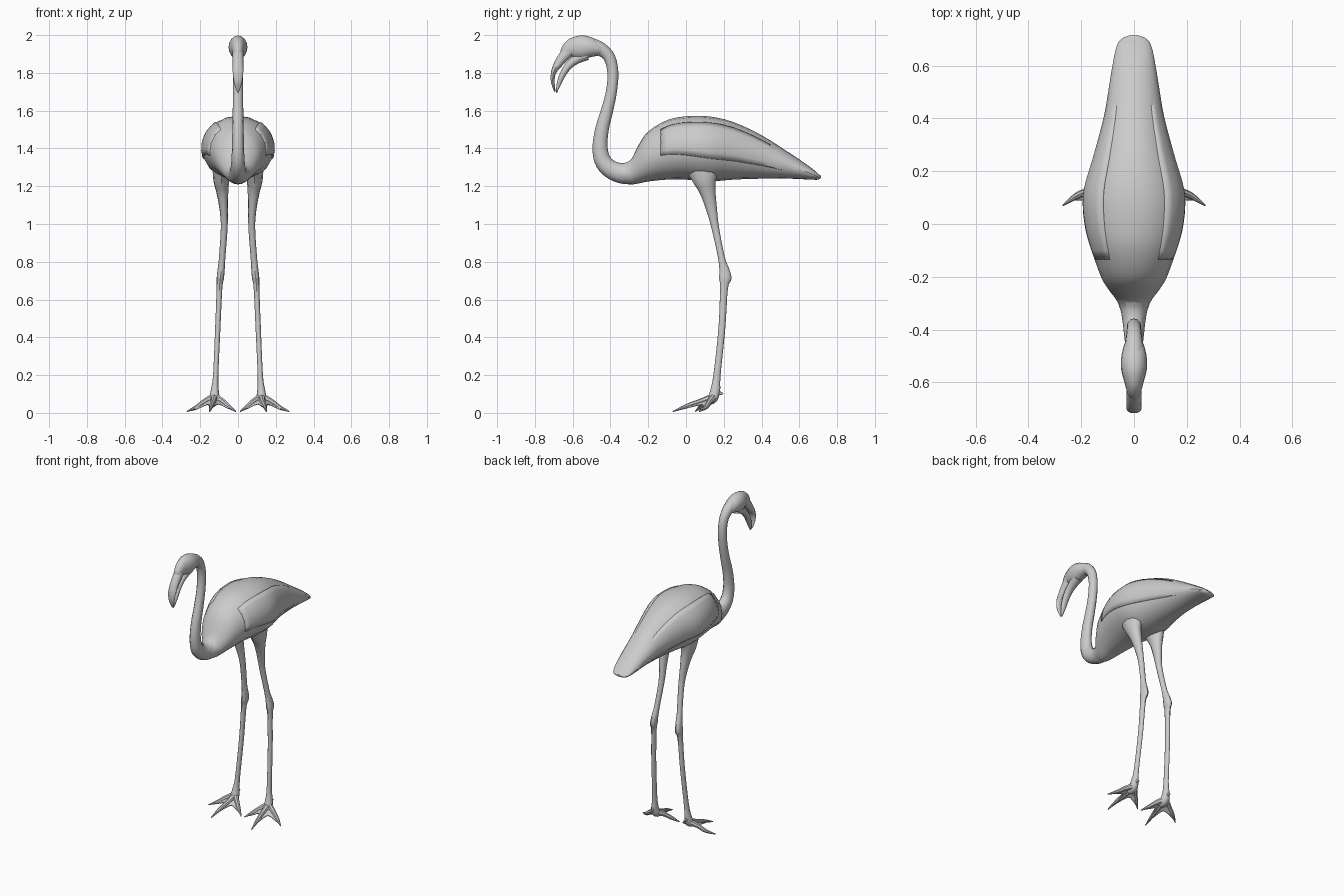
import bpy, bmesh, math
from mathutils import Vector

if "Cube" in bpy.data.objects:
    bpy.data.objects.remove(bpy.data.objects["Cube"])

grey = bpy.data.materials.new("plain grey")
grey.use_nodes = True
colour = (0.6, 0.6, 0.6, 1)
grey.diffuse_color = colour
grey.node_tree.nodes["Principled BSDF"].inputs["Base Color"].default_value = colour


def curve_rows(keys, steps=4):
    """Smoothly interpolate a list of key tuples."""
    rows = []
    for i in range(len(keys) - 1):
        p = [Vector(keys[min(max(i + k, 0), len(keys) - 1)]) for k in (-1, 0, 1, 2)]
        for s in range(steps):
            t = s / steps
            a, b = (p[2] - p[0]) / 2, (p[3] - p[1]) / 2
            d = p[2] - p[1]
            rows.append(p[1] + a * t + (3 * d - 2 * a - b) * t**2 + (a + b - 2 * d) * t**3)
    rows.append(Vector(keys[-1]))
    return rows


def finish(name, bm, angle=40):
    bmesh.ops.recalc_face_normals(bm, faces=bm.faces)
    mesh = bpy.data.meshes.new(name)
    bm.to_mesh(mesh)
    bm.free()
    mesh.materials.append(grey)
    obj = bpy.data.objects.new(name, mesh)
    bpy.context.collection.objects.link(obj)
    bpy.ops.object.select_all(action='DESELECT')
    obj.select_set(True)
    bpy.context.view_layer.objects.active = obj
    bpy.ops.object.shade_smooth_by_angle(angle=math.radians(angle))
    return obj


def skin(bm, rings, closed=True):
    """Bridge consecutive rows of points with quads."""
    verts = [[bm.verts.new(p) for p in ring] for ring in rings]
    n = len(verts[0])
    for a, b in zip(verts, verts[1:]):
        for i in range(n if closed else n - 1):
            j = (i + 1) % n
            bm.faces.new((a[i], a[j], b[j], b[i]))
    if closed:
        bm.faces.new(verts[0])
        bm.faces.new(verts[-1])


def tube(name, keys, sides=12, steps=4):
    """Loft ellipses along a path; keys are x, y, z, sideways radius, other radius."""
    rows = curve_rows(keys, steps)
    pts = [Vector(r[:3]) for r in rows]
    rings = []
    for i, r in enumerate(rows):
        tangent = (pts[min(i + 1, len(pts) - 1)] - pts[max(i - 1, 0)]).normalized()
        side = Vector((1, 0, 0))
        if abs(tangent.x) > 0.4:
            side = tangent.cross(Vector((0, 0, 1)))
        side = (side - tangent * side.dot(tangent)).normalized()
        up = tangent.cross(side)
        turn = [math.tau * k / sides for k in range(sides)]
        rings.append([pts[i] + side * r[3] * math.cos(a) + up * r[4] * math.sin(a) for a in turn])
    bm = bmesh.new()
    skin(bm, rings)
    return finish(name, bm)


def central(keys):
    return [(0, *k) for k in keys]


# Body: y, bottom, top, half width
body_rows = curve_rows([
    (-0.37, 1.23, 1.31, 0.04), (-0.3, 1.21, 1.33, 0.06), (-0.25, 1.215, 1.42, 0.095),
    (-0.2, 1.225, 1.49, 0.125), (-0.1, 1.235, 1.55, 0.16), (0, 1.235, 1.57, 0.183),
    (0.12, 1.225, 1.57, 0.187), (0.25, 1.235, 1.54, 0.152), (0.4, 1.24, 1.47, 0.115),
    (0.55, 1.24, 1.375, 0.09), (0.66, 1.235, 1.3, 0.07), (0.7, 1.235, 1.265, 0.05),
    (0.715, 1.245, 1.255, 0.015)], 3)


def section(row, angles, grow=0):
    y, low, high, wide = row
    mid, tall = (low + high) / 2, (high - low) / 2
    return [Vector(((wide + grow) * math.cos(a), y, mid + (tall + grow) * math.sin(a)))
            for a in angles]


bm = bmesh.new()
skin(bm, [section(r, [math.tau * k / 20 for k in range(20)]) for r in body_rows])
finish("body", bm, 30)

# Folded wings: thin shells that lift from the body towards the tail
for name, flip in (("left_wing", 1), ("right_wing", -1)):
    rows = [r for r in body_rows if -0.15 < r[0] < 0.66]
    rings = []
    for i, r in enumerate(rows):
        t = i / (len(rows) - 1)
        low, high = math.radians(-8 - 22 * t), math.radians(52)
        angles = [low + (high - low) * k / 6 for k in range(7)]
        lift = 0.007 * math.sin(math.pi * min(1, t * 1.2 + 0.05)) - 0.001
        rings.append([Vector((p.x * flip, p.y, p.z)) for p in section(r, angles, lift)])
    bm = bmesh.new()
    skin(bm, rings, closed=False)
    wing = finish(name, bm, 30)
    shell = wing.modifiers.new("thickness", 'SOLIDIFY')
    shell.thickness = 0.012

# Neck and head
tube("neck", central([
    (-0.24, 1.29, 0.06, 0.07), (-0.31, 1.268, 0.052, 0.058), (-0.38, 1.28, 0.042, 0.05),
    (-0.435, 1.325, 0.036, 0.045), (-0.455, 1.4, 0.032, 0.04), (-0.445, 1.5, 0.03, 0.036),
    (-0.418, 1.6, 0.028, 0.032), (-0.395, 1.7, 0.027, 0.029), (-0.387, 1.8, 0.027, 0.029),
    (-0.405, 1.88, 0.028, 0.031), (-0.45, 1.925, 0.034, 0.036), (-0.5, 1.94, 0.042, 0.045)]))
tube("head", central([
    (-0.42, 1.91, 0.02, 0.02), (-0.46, 1.925, 0.038, 0.036), (-0.51, 1.935, 0.049, 0.055),
    (-0.555, 1.935, 0.048, 0.063), (-0.6, 1.93, 0.036, 0.054), (-0.63, 1.915, 0.028, 0.036),
    (-0.65, 1.885, 0.02, 0.02)]), 16)

# Bent bill with a gap between its halves
tube("upper_bill", central([
    (-0.59, 1.94, 0.03, 0.035), (-0.635, 1.9, 0.029, 0.03), (-0.675, 1.85, 0.028, 0.023),
    (-0.7, 1.805, 0.028, 0.014), (-0.706, 1.76, 0.023, 0.01), (-0.7, 1.725, 0.015, 0.007),
    (-0.694, 1.7, 0.005, 0.003)]))
tube("lower_bill", central([
    (-0.53, 1.9, 0.034, 0.035), (-0.575, 1.875, 0.028, 0.026), (-0.615, 1.845, 0.025, 0.021),
    (-0.648, 1.8, 0.022, 0.017), (-0.67, 1.75, 0.017, 0.013), (-0.682, 1.71, 0.008, 0.006),
    (-0.686, 1.695, 0.003, 0.003)]))

# Legs and webbed feet
leg = [(0.085, 0.09, 1.29, 0.05, 0.09), (0.088, 0.1, 1.23, 0.042, 0.062),
       (0.083, 0.115, 1.17, 0.032, 0.042), (0.076, 0.135, 1.08, 0.022, 0.029),
       (0.073, 0.155, 0.98, 0.018, 0.02), (0.084, 0.188, 0.82, 0.017, 0.018),
       (0.09, 0.204, 0.75, 0.019, 0.028), (0.094, 0.207, 0.71, 0.019, 0.033),
       (0.098, 0.201, 0.66, 0.015, 0.021), (0.107, 0.19, 0.45, 0.014, 0.018),
       (0.118, 0.164, 0.2, 0.014, 0.019), (0.123, 0.155, 0.12, 0.021, 0.026),
       (0.125, 0.14, 0.075, 0.028, 0.026), (0.127, 0.11, 0.055, 0.018, 0.015)]
toes = {
    "outer_toe": [(0.125, 0.15, 0.085), (0.175, 0.125, 0.06), (0.22, 0.105, 0.03), (0.27, 0.07, 0.008)],
    "middle_toe": [(0.125, 0.15, 0.085), (0.13, 0.08, 0.06), (0.14, 0.01, 0.038), (0.15, -0.07, 0.007)],
    "inner_toe": [(0.125, 0.15, 0.085), (0.085, 0.11, 0.063), (0.05, 0.08, 0.035), (0.012, 0.05, 0.008)],
}
toe_radii = [(0.02, 0.022), (0.015, 0.016), (0.012, 0.012), (0.003, 0.003)]


def mirrored(keys, flip):
    return [(k[0] * flip, *k[1:]) for k in keys]


for side_name, flip in (("left_", 1), ("right_", -1)):
    tube(side_name + "leg", mirrored(leg, flip))
    tube(side_name + "hind_toe", mirrored([
        (0.124, 0.15, 0.1, 0.012, 0.014), (0.124, 0.175, 0.105, 0.01, 0.012),
        (0.124, 0.197, 0.1, 0.003, 0.003)], flip), 8)
    paths = []
    for name, path in toes.items():
        path = mirrored(path, flip)
        tube(side_name + name, [p + r for p, r in zip(path, toe_radii)], 8)
        paths.append(curve_rows(path, 6))
    # Web between neighbouring toes, scooped along its front edge
    for name, a, b in (("outer_web", *paths[:2]), ("inner_web", *paths[1:])):
        rings = []
        for s in range(9):
            ring = []
            for k in range(9):
                u = k / 8
                reach = s / 8 * (1 - 0.42 * math.sin(math.pi * u)) * 15
                i = int(reach)
                pa, pb = (p[i].lerp(p[i + 1], reach - i) for p in (a, b))
                ring.append(pa.lerp(pb, u))
            rings.append(ring)
        bm = bmesh.new()
        skin(bm, rings, closed=False)
        bmesh.ops.remove_doubles(bm, verts=bm.verts, dist=0.0005)
        web = finish(side_name + name, bm)
        web.modifiers.new("thickness", 'SOLIDIFY').thickness = 0.008
